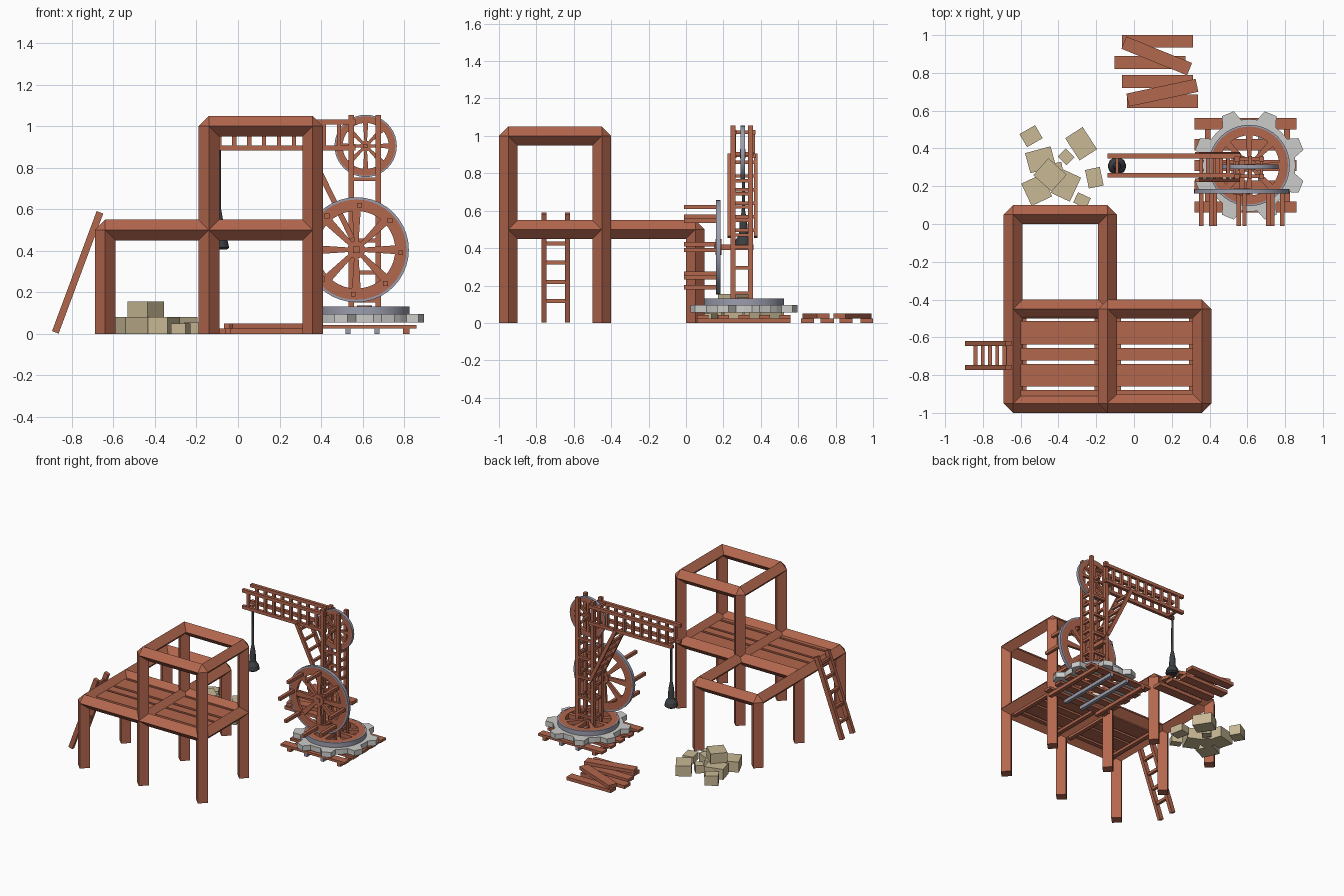
import bpy, bmesh, math
from mathutils import Vector, Matrix

if "Cube" in bpy.data.objects:
    bpy.data.objects.remove(bpy.data.objects["Cube"])

def material(name, rgb):
    m = bpy.data.materials.new(name)
    m.diffuse_color = (*rgb, 1)
    m.use_nodes = True
    m.node_tree.nodes["Principled BSDF"].inputs["Base Color"].default_value = m.diffuse_color
    return m

WOOD = material("red_wood", (0.45, 0.135, 0.075))
STONE = material("sandstone", (0.58, 0.48, 0.30))
GEAR = material("pale_metal", (0.60, 0.60, 0.59))
STEEL = material("blue_grey_steel", (0.33, 0.34, 0.42))
IRON = material("dark_iron", (0.045, 0.05, 0.055))

def finish(name, bm, mat, smooth=False):
    bmesh.ops.recalc_face_normals(bm, faces=bm.faces)
    me = bpy.data.meshes.new(name)
    bm.to_mesh(me)
    bm.free()
    me.materials.append(mat)
    ob = bpy.data.objects.new(name, me)
    bpy.context.collection.objects.link(ob)
    if smooth:
        bpy.ops.object.select_all(action='DESELECT')
        ob.select_set(True)
        bpy.context.view_layer.objects.active = ob
        bpy.ops.object.shade_smooth_by_angle(angle=math.radians(30))
    return ob

def bar(bm, p, q, w, h, roll=0):
    """Rectangular bar from p to q."""
    p, q = Vector(p), Vector(q)
    x = (q - p).normalized()
    y = (Vector((0, 1, 0)) if abs(x.z) > 0.99 else Vector((0, 0, 1))).cross(x).normalized()
    rot = Matrix((x, y, x.cross(y))).transposed().to_4x4()
    m = (Matrix.Translation((p + q) / 2) @ rot @ Matrix.Rotation(math.radians(roll), 4, 'X')
         @ Matrix.Diagonal(((q - p).length, w, h, 1)))
    bmesh.ops.create_cube(bm, size=1, matrix=m)

def block(bm, x, y, z, sx, sy, sz, turn=0):
    """Box standing on height z, turned about the vertical."""
    m = (Matrix.Translation((x, y, z + sz / 2)) @ Matrix.Rotation(math.radians(turn), 4, 'Z')
         @ Matrix.Diagonal((sx, sy, sz, 1)))
    bmesh.ops.create_cube(bm, size=1, matrix=m)

def ring(bm, outline, inner, z0, z1, m=Matrix()):
    """Flat ring; outline is a list of (degrees, outer radius)."""
    rows = []
    for deg, r in outline:
        c, s = math.cos(math.radians(deg)), math.sin(math.radians(deg))
        rows.append([bm.verts.new(m @ Vector((a * c, a * s, z)))
                     for a, z in ((r, z0), (r, z1), (inner, z1), (inner, z0))])
    for i, a in enumerate(rows):
        b = rows[(i + 1) % len(rows)]
        for k in range(4):
            bm.faces.new((a[k], b[k], b[(k + 1) % 4], a[(k + 1) % 4]))

def circle(r, n=40):
    return [(i * 360 / n, r) for i in range(n)]

def wheel(name, m, r, t):
    """Spoked wooden wheel with a thin steel tyre, axis along local z."""
    bm = bmesh.new()
    ring(bm, circle(r * 0.96), r * 0.74, -t / 2, t / 2, m)
    bmesh.ops.create_cone(bm, cap_ends=True, segments=16, radius1=r * 0.17, radius2=r * 0.17,
                          depth=t * 1.3, matrix=m)
    for k in range(8):      # spokes widen towards the rim
        a = m @ Matrix.Rotation(k * math.pi / 4, 4, 'Z')
        vs = [bm.verts.new(a @ Vector((x * r, y * r, z * t * 0.4)))
              for x, y in ((0.1, -0.04), (0.78, -0.085), (0.78, 0.085), (0.1, 0.04)) for z in (-1, 1)]
        bmesh.ops.convex_hull(bm, input=vs)
    finish(name, bm, WOOD, True)
    bm = bmesh.new()
    ring(bm, circle(r), r * 0.955, -t * 0.52, t * 0.52, m)
    finish(name + "_tyre", bm, STEEL, True)

# Scaffold frame: diamond-section beams with octahedral joints
R = 0.05
XS, YS = (-0.64, -0.14, 0.36), (-0.95, -0.45, 0.05)
beams = []
floor = [(x, y) for x in XS for y in YS if (x, y) != (0.36, 0.05)]
for x, y in floor:
    beams.append(((x, y, 0), (x, y, 0.5)))
    if (x + 0.5, y) in [(round(a, 2), b) for a, b in floor] or x < 0.3 and y < 0 or x < -0.6:
        beams.append(((x, y, 0.5), (x + 0.5, y, 0.5)))
    if y < -0.9 or (y < 0 and x < 0.3):
        beams.append(((x, y, 0.5), (x, y + 0.5, 0.5)))
for x in XS[1:]:
    beams.append(((x, -0.95, 1), (x, -0.45, 1)))
    for y in YS[:2]:
        beams.append(((x, y, 0.5), (x, y, 1)))
for y in YS[:2]:
    beams.append(((-0.14, y, 1), (0.36, y, 1)))
bm = bmesh.new()
for p, q in beams:
    bar(bm, p, q, R * math.sqrt(2), R * math.sqrt(2), 45)
joints = [(x, y, 0.5) for x, y in floor] + [(x, y, 1) for x in XS[1:] for y in YS[:2]]
for j in joints:
    vs = [bm.verts.new(Vector(j) + Vector(d) * R) for d in
          ((1, 0, 0), (-1, 0, 0), (0, 1, 0), (0, -1, 0), (0, 0, 1), (0, 0, -1))]
    bmesh.ops.convex_hull(bm, input=vs)
finish("scaffold_frame", bm, WOOD)

# Deck planks on cross battens in the two front bays
bm = bmesh.new()
for x in XS[:2]:
    for y, w in ((-0.47, 0.05), (-0.575, 0.125), (-0.69, 0.065), (-0.80, 0.12), (-0.91, 0.06)):
        block(bm, x + 0.25, y, 0.49, 0.48, w, 0.02)
    for dx in (0.055, 0.445):
        block(bm, x + dx, -0.70, 0.47, 0.03, 0.48, 0.02)
finish("deck_planks", bm, WOOD)

# Leaning ladder
bm = bmesh.new()
foot, top = Vector((-0.88, 0, 0.007)), Vector((-0.665, 0, 0.585))
for y in (-0.76, -0.633):
    bar(bm, foot + Vector((0, y, 0)), top + Vector((0, y, 0)), 0.026, 0.034)
for k in range(5):
    p = foot.lerp(top, 0.19 + k * 0.178)
    bar(bm, p + Vector((0, -0.76, 0)), p + Vector((0, -0.633, 0)), 0.02, 0.022)
finish("ladder", bm, WOOD)

# Stone pile
bm = bmesh.new()
for x, y, z, sx, sy, sz, a in (
        (-0.545, 0.465, 0, 0.095, 0.08, 0.075, 30), (-0.495, 0.34, 0, 0.14, 0.11, 0.08, 15),
        (-0.445, 0.26, 0.08, 0.13, 0.12, 0.075, -42), (-0.515, 0.18, 0, 0.12, 0.13, 0.08, 25),
        (-0.36, 0.205, 0, 0.11, 0.14, 0.08, -25), (-0.36, 0.355, 0, 0.06, 0.065, 0.06, 45),
        (-0.28, 0.425, 0, 0.11, 0.14, 0.08, 33), (-0.21, 0.245, 0, 0.08, 0.1, 0.055, 12),
        (-0.275, 0.125, 0, 0.075, 0.06, 0.05, -25), (-0.43, 0.27, 0, 0.11, 0.1, 0.08, 10)):
    block(bm, x, y, z, sx, sy, sz, a)
finish("stone_pile", bm, STONE)

# Loose plank pile
bm = bmesh.new()
for x, y, z, w, a in ((0.125, 0.967, 0, 0.066, 0), (0.085, 0.855, 0, 0.07, 0), (0.125, 0.755, 0, 0.07, 0),
                      (0.15, 0.65, 0, 0.07, 0), (0.12, 0.89, 0.025, 0.07, -22), (0.15, 0.695, 0.025, 0.07, 12)):
    block(bm, x, y, z, 0.375, w, 0.025, a)
finish("plank_pile", bm, WOOD)

# Crane pallet: planks over two wooden and two steel runners
CX, CY = 0.61, 0.31
bm = bmesh.new()
for k in range(5):
    block(bm, 0.59, 0.09 + k * 0.11, 0.025, 0.54, 0.06, 0.018)
for x in (0.39, 0.81):
    block(bm, x, CY, 0, 0.03, 0.5, 0.025)
finish("pallet", bm, WOOD)
bm = bmesh.new()
for x in (0.53, 0.67):
    block(bm, x, CY, 0, 0.025, 0.5, 0.025)
finish("steel_runners", bm, STEEL)

# Turntable: eight-toothed gear under a spoked wheel
bm = bmesh.new()
at = Matrix.Translation((CX, CY, 0))
root = [(k * 45 + d, r) for k in range(8) for d, r in
        ((10, 0.245), (16, 0.298), (29, 0.298), (35, 0.245), (45, 0.245))]
ring(bm, root, 0.16, 0.055, 0.095, at)
finish("turntable_gear", bm, GEAR)
wheel("turntable_wheel", Matrix.Translation((CX, CY, 0.11)), 0.215, 0.04)

# Treadwheel with pegs, and the pulley wheel
upright = Matrix.Rotation(math.pi / 2, 4, 'X')
wheel("treadwheel", Matrix.Translation((0.57, 0.173, 0.405)) @ upright, 0.253, 0.024)
wheel("pulley_wheel", Matrix.Translation((0.615, 0.303, 0.905)) @ upright, 0.15, 0.022)
bm = bmesh.new()
for k in range(8):
    a = math.radians(k * 45 - 4)
    x, z = 0.57 + 0.215 * math.cos(a), 0.405 + 0.215 * math.sin(a)
    bar(bm, (x, -0.01, z), (x, 0.17, z), 0.023, 0.023)
bar(bm, (0.57, 0.15, 0.405), (0.57, 0.36, 0.405), 0.03, 0.03)
bar(bm, (0.615, 0.24, 0.905), (0.615, 0.36, 0.905), 0.02, 0.02)
finish("pegs_and_axles", bm, WOOD)

# Mast: four posts with rungs on every side
bm = bmesh.new()
MX, MY = (0.545, 0.675), (0.252, 0.345)
for x in MX:
    for y in MY:
        bar(bm, (x, y, 0.1), (x, y, 1.055), 0.026, 0.026)
for z in (0.16, 0.295, 0.405, 0.47, 0.55, 0.62, 0.69, 0.76):
    for x in MX:
        bar(bm, (x, MY[0], z), (x, MY[1], z), 0.018, 0.018)
for z in (0.16, 0.295, 0.45, 0.60, 0.745):
    for y in MY:
        bar(bm, (MX[0], y, z), (MX[1], y, z), 0.018, 0.018)
finish("crane_mast", bm, WOOD)

# Boom: two trussed sides, tied at the tip and the mast
bm = bmesh.new()
for y in (0.258, 0.36):
    for z in (0.895, 1.02):
        bar(bm, (-0.14, y, z), (0.565, y, z), 0.024, 0.024)
    for k in range(9):
        x = -0.09 + k * 0.072
        bar(bm, (x, y, 0.895), (x, y, 1.02), 0.02, 0.02)
for x, z in ((-0.09, 0.895), (0.50, 0.895), (0.50, 1.02)):
    bar(bm, (x, 0.258, z), (x, 0.36, z), 0.018, 0.018)
finish("crane_boom", bm, WOOD)

# Ladder-like brace under the boom
bm = bmesh.new()
low, high = Vector((0.55, 0, 0.46)), Vector((0.335, 0, 0.90))
for y in (0.232, 0.372):
    bar(bm, low + Vector((0, y, 0)), high + Vector((0, y, 0)), 0.018, 0.026)
for k in range(6):
    p = low.lerp(high, 0.08 + k * 0.165)
    bar(bm, p + Vector((0, 0.232, 0)), p + Vector((0, 0.372, 0)), 0.018, 0.018)
finish("boom_brace", bm, WOOD)

# Hanging rope and bell-shaped weight
bm = bmesh.new()
for z0, z1, r0, r1 in ((0.405, 0.415, 0.036, 0.048), (0.415, 0.445, 0.048, 0.042), (0.445, 0.47, 0.042, 0.024),
                       (0.47, 0.54, 0.024, 0.02), (0.54, 0.60, 0.02, 0.009), (0.60, 0.895, 0.009, 0.007)):
    bmesh.ops.create_cone(bm, cap_ends=True, segments=14, radius1=r0, radius2=r1, depth=z1 - z0,
                          matrix=Matrix.Translation((-0.09, 0.307, (z0 + z1) / 2)))
finish("rope_and_weight", bm, IRON, True)
